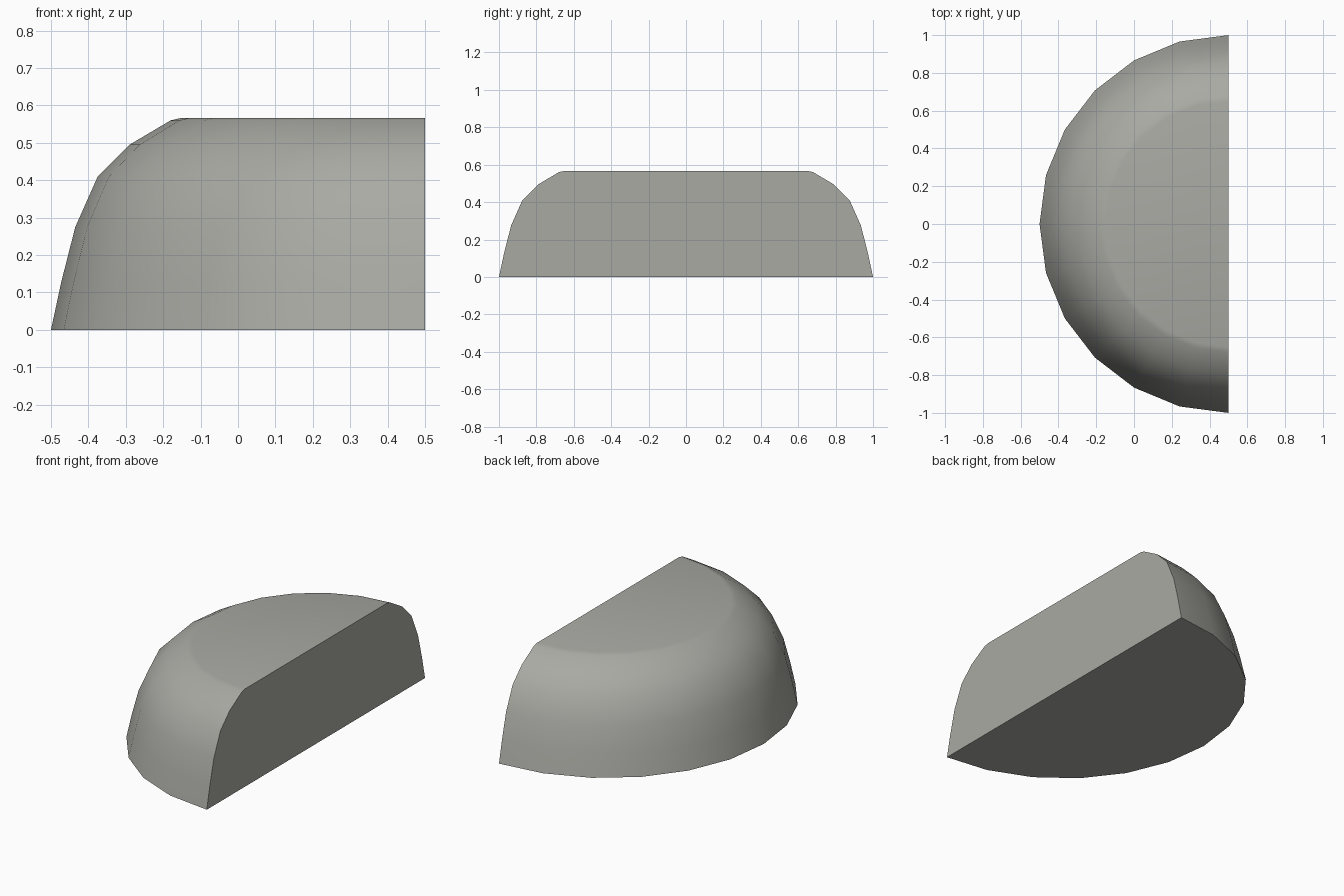
import bpy, bmesh, math

if "Cube" in bpy.data.objects:
    bpy.data.objects.remove(bpy.data.objects["Cube"])

# Half dome: a rounded profile swept half a turn about the line x = 0.5
PROFILE = [(1, 0), (0.972, 0.13), (0.935, 0.275), (0.875, 0.41),
           (0.79, 0.495), (0.68, 0.56), (0.65, 0.567)]
STEPS = 12
AXIS_X = 0.5

bm = bmesh.new()
rings = []
for r, z in PROFILE:
    ring = []
    for i in range(STEPS + 1):
        a = math.pi / 2 + math.pi * i / STEPS
        ring.append(bm.verts.new((AXIS_X + r * math.cos(a), r * math.sin(a), z)))
    rings.append(ring)

# Curved shell
for lo, hi in zip(rings, rings[1:]):
    for i in range(STEPS):
        bm.faces.new((lo[i], lo[i + 1], hi[i + 1], hi[i]))

# Flat underside, flat top and flat cut side
bm.faces.new(rings[0][::-1])
bm.faces.new(rings[-1])
bm.faces.new([r[0] for r in rings] + [r[-1] for r in reversed(rings)])
bmesh.ops.recalc_face_normals(bm, faces=bm.faces)

mesh = bpy.data.meshes.new("half_dome")
bm.to_mesh(mesh)
bm.free()
dome = bpy.data.objects.new("half_dome", mesh)
bpy.context.collection.objects.link(dome)

# Warm grey stone
stone = bpy.data.materials.new("warm_grey")
stone.diffuse_color = (0.40, 0.40, 0.37, 1)
stone.use_nodes = True
stone.node_tree.nodes["Principled BSDF"].inputs["Base Color"].default_value = stone.diffuse_color
mesh.materials.append(stone)

# Smooth shell with crisp cut edges
bpy.context.view_layer.objects.active = dome
dome.select_set(True)
bpy.ops.object.shade_smooth_by_angle(angle=math.radians(40))
